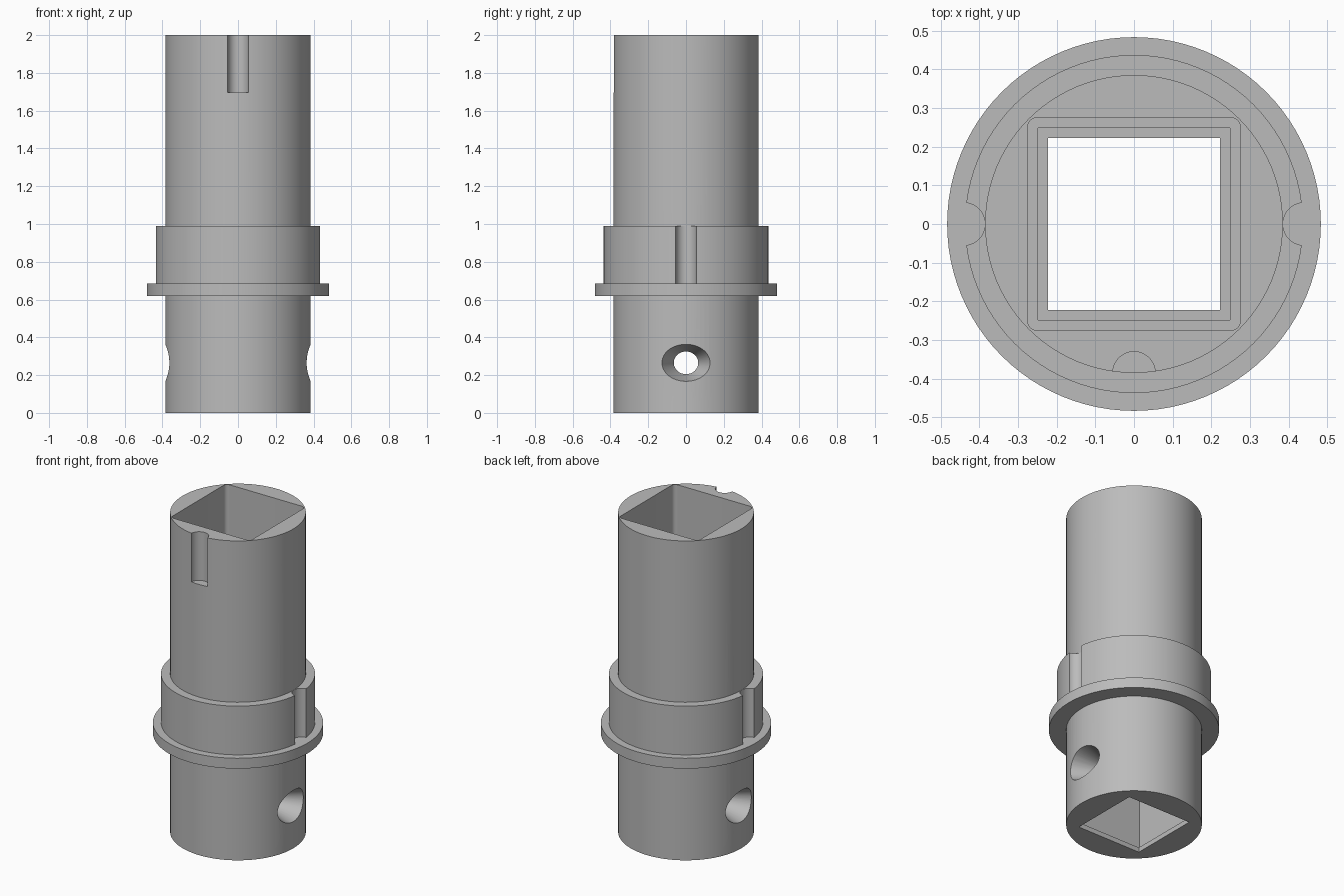
import bpy, bmesh
from math import cos, sin, pi

cube = bpy.data.objects.get("Cube")
if cube:
    bpy.data.objects.remove(cube)

metal = bpy.data.materials.new("plain grey")
metal.use_nodes = True
grey = (0.5, 0.5, 0.5, 1)
metal.diffuse_color = grey
metal.node_tree.nodes["Principled BSDF"].inputs["Base Color"].default_value = grey


def circle(r, z, x=0, y=0, n=96):
    return [(x + r * cos(2 * pi * i / n), y + r * sin(2 * pi * i / n), z) for i in range(n)]


def square(h, z, r=0.0, n=6):
    """Square ring of half width h, with corner radius r."""
    if not r:
        return [(h, h, z), (-h, h, z), (-h, -h, z), (h, -h, z)]
    pts = []
    for q, (sx, sy) in enumerate([(1, 1), (-1, 1), (-1, -1), (1, -1)]):
        for i in range(n + 1):
            a = (q + i / n) * pi / 2
            pts.append((sx * (h - r) + r * cos(a), sy * (h - r) + r * sin(a), z))
    return pts


def loft(name, *rings):
    """Closed solid through rings of equal point count."""
    bm = bmesh.new()
    loops = [[bm.verts.new(p) for p in ring] for ring in rings]
    n = len(loops[0])
    for a, b in zip(loops, loops[1:]):
        for i in range(n):
            j = (i + 1) % n
            bm.faces.new((a[i], a[j], b[j], b[i]))
    bm.faces.new(loops[0][::-1])
    bm.faces.new(loops[-1])
    bmesh.ops.recalc_face_normals(bm, faces=bm.faces)
    mesh = bpy.data.meshes.new(name)
    bm.to_mesh(mesh)
    bm.free()
    mesh.materials.append(metal)
    obj = bpy.data.objects.new(name, mesh)
    bpy.context.collection.objects.link(obj)
    return obj


def activate(obj):
    bpy.ops.object.select_all(action='DESELECT')
    obj.select_set(True)
    bpy.context.view_layer.objects.active = obj


def carve(obj, *cutters):
    """Subtract each cutter, then remove it."""
    for cutter in cutters:
        activate(obj)
        mod = obj.modifiers.new("cut", 'BOOLEAN')
        mod.operation = 'DIFFERENCE'
        mod.solver = 'EXACT'
        mod.object = cutter
        bpy.ops.object.modifier_apply(modifier=mod.name)
        bpy.data.objects.remove(cutter)


def flared_hole(side, z=0.265, n=64):
    """Oval funnel that narrows to a round hole at the bore."""
    rings = []
    for x, ry, rz in ((0.23, 0.055, 0.055), (0.40, 0.147, 0.102)):
        rings.append([(side * x, ry * cos(2 * pi * i / n), z + rz * sin(2 * pi * i / n))
                      for i in range(n)])
    return loft("hole_cutter", *rings)


# Tubular body: stepped square bore, front keyway and side holes
body = loft("body", circle(0.385, 0), circle(0.385, 2))
carve(body,
      loft("bore_cutter", square(0.222, -0.1), square(0.222, 2.1)),
      loft("bore_cutter", square(0.248, 0.03), square(0.248, 2.1)),
      loft("bore_cutter", square(0.275, 0.62, 0.025), square(0.275, 2.1, 0.025)),
      loft("key_cutter", circle(0.055, 1.695, y=-0.385, n=48), circle(0.055, 2.1, y=-0.385, n=48)),
      flared_hole(1), flared_hole(-1))

# Collar with a round groove on each side
collar = loft("collar", circle(0.437, 0.65), circle(0.437, 0.99))
carve(collar, loft("ring_cutter", circle(0.38, 0), circle(0.38, 2)))
for side in (1, -1):
    carve(collar, loft("groove_cutter", circle(0.055, 0.68, x=side * 0.44, n=48),
                       circle(0.055, 1.1, x=side * 0.44, n=48)))

# Thin flange under the collar
flange = loft("flange", circle(0.483, 0.62), circle(0.483, 0.685))
carve(flange, loft("ring_cutter", circle(0.38, 0), circle(0.38, 2)))

for part in (body, collar, flange):
    activate(part)
    bpy.ops.object.shade_smooth_by_angle(angle=pi / 6)
